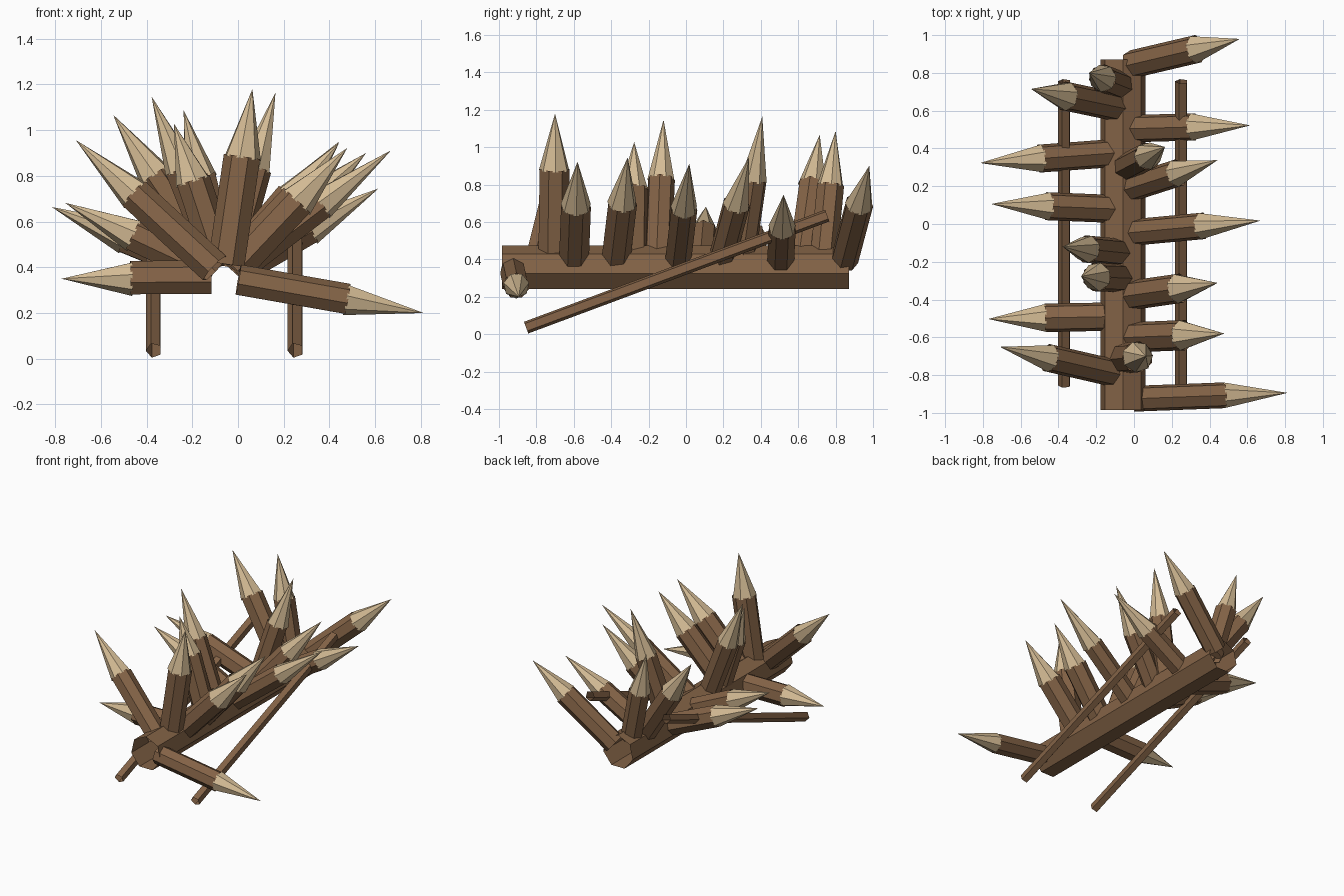
import bpy, math
from mathutils import Vector

if "Cube" in bpy.data.objects:
    bpy.data.objects.remove(bpy.data.objects["Cube"])


def material(name, rgb):
    m = bpy.data.materials.new(name)
    m.diffuse_color = (*rgb, 1)
    m.use_nodes = True
    m.node_tree.nodes["Principled BSDF"].inputs["Base Color"].default_value = m.diffuse_color
    return m


BARK = material("brown bark", (0.23, 0.125, 0.062))
WOOD = material("pale cut wood", (0.66, 0.50, 0.30))


def ring(p, d, r, n, phase):
    """Points of a regular polygon around p, square to direction d."""
    u = d.cross(Vector((0, 0, 1)))
    u = u.normalized() if u.length > 1e-4 else Vector((1, 0, 0))
    v = u.cross(d)
    return [p + r * (math.cos(a) * u + math.sin(a) * v)
            for a in (phase + 2 * math.pi * i / n for i in range(n))]


def add_object(name, verts, faces, mats, indices):
    me = bpy.data.meshes.new(name)
    me.from_pydata([tuple(v) for v in verts], [], faces)
    for m in mats:
        me.materials.append(m)
    for f, i in zip(me.polygons, indices):
        f.material_index = i
    ob = bpy.data.objects.new(name, me)
    bpy.context.collection.objects.link(ob)
    return ob


def tube(name, p0, p1, r, n, phase):
    """Open-ended faceted log or pole."""
    p0, p1 = Vector(p0), Vector(p1)
    d = (p1 - p0).normalized()
    verts = ring(p0, d, r, n, phase) + ring(p1, d, r, n, phase)
    faces = [(i, (i + 1) % n, n + (i + 1) % n, n + i) for i in range(n)]
    return add_object(name, verts, faces, [BARK], [0] * n)


def stake(name, base, tip, r, frac, n=7):
    """Bark shaft with a sharpened pale point, turned half a facet."""
    base, tip = Vector(base), Vector(tip)
    d = (tip - base).normalized()
    neck = base.lerp(tip, frac)
    ph = math.pi / 2
    verts = ring(base, d, r, n, ph) + ring(neck, d, r, n, ph)
    verts += ring(neck - d * 0.008, d, r, n, ph + math.pi / n) + [tip]
    faces = [(i, (i + 1) % n, n + (i + 1) % n, n + i) for i in range(n)]
    faces += [(2 * n + i, 2 * n + (i + 1) % n, 3 * n) for i in range(n)]
    return add_object(name, verts, faces, [BARK, WOOD], [0] * n + [1] * n)


# Main log
CX, CZ = -0.058, 0.353
tube("main_log", (CX, -0.985, CZ), (CX, 0.872, CZ), 0.122, 7, math.pi / 2)

# Two sloping support poles
for side, s in (("left", -1), ("right", 1)):
    x = CX + s * 0.31
    tube("support_pole_" + side, (x, -0.855, 0.036), (x, 0.755, 0.635),
         0.035, 5, math.radians(-105))

# Stakes: base y, tip x, tip y, tip z, radius, shaft share of length
STAKES = [
    (0.845, 0.56, 0.98, 0.90, 0.076, 0.60),
    (0.505, 0.615, 0.522, 0.745, 0.074, 0.52),
    (0.190, 0.442, 0.338, 0.95, 0.074, 0.54),
    (-0.045, 0.67, 0.018, 0.912, 0.072, 0.55),
    (-0.378, 0.443, -0.312, 0.945, 0.080, 0.56),
    (-0.60, 0.478, -0.58, 0.922, 0.082, 0.56),
    (-0.925, 0.813, -0.894, 0.20, 0.070, 0.59),
    (0.62, -0.546, 0.715, 1.067, 0.078, 0.60),
    (0.375, -0.815, 0.323, 0.664, 0.076, 0.55),
    (0.08, -0.756, 0.106, 0.682, 0.076, 0.54),
    (-0.49, -0.772, -0.503, 0.35, 0.077, 0.54),
    (-0.79, -0.71, -0.65, 0.957, 0.075, 0.58),
    (0.735, -0.238, 0.80, 1.087, 0.074, 0.57),
    (0.30, 0.164, 0.408, 1.164, 0.074, 0.56),
    (-0.15, -0.378, -0.12, 1.147, 0.074, 0.57),
    (-0.285, -0.28, -0.277, 1.028, 0.078, 0.60),
    (-0.71, 0.063, -0.70, 1.18, 0.083, 0.615),
]
for k, (by, tx, ty, tz, r, frac) in enumerate(STAKES):
    # each base sits just inside the log, on the side facing its tip
    a = math.atan2(tz - CZ, tx - CX)
    base = (CX + 0.06 * math.cos(a), by, CZ + 0.06 * math.sin(a))
    stake(f"stake_{k + 1:02d}", base, (tx, ty, tz), r, frac)
